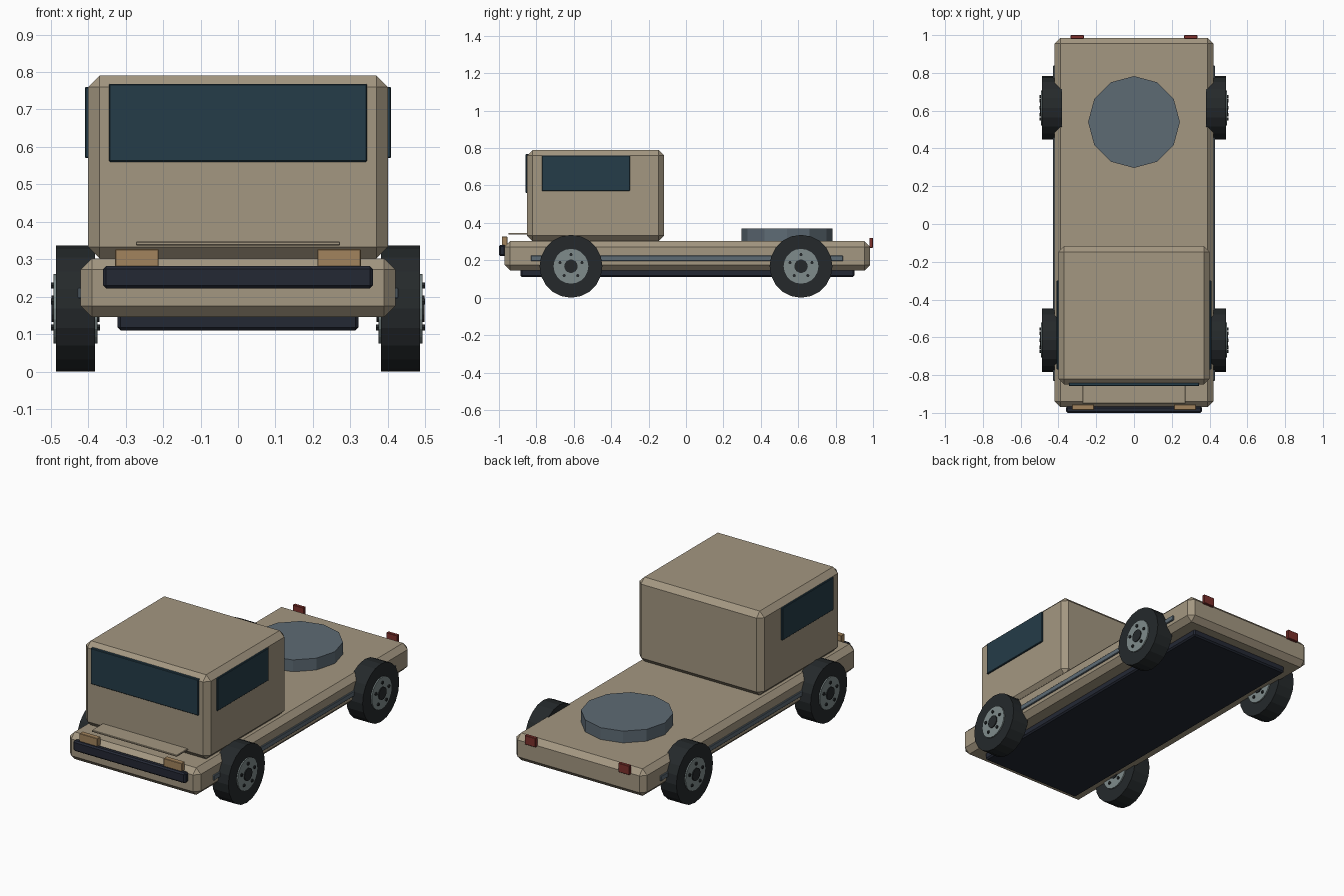
import bpy, bmesh
from math import cos, sin, pi
from mathutils import Matrix, Vector

if "Cube" in bpy.data.objects:
    bpy.data.objects.remove(bpy.data.objects["Cube"])


def material(name, rgb):
    m = bpy.data.materials.new(name)
    m.diffuse_color = (*rgb, 1)
    m.use_nodes = True
    m.node_tree.nodes["Principled BSDF"].inputs["Base Color"].default_value = m.diffuse_color
    return m


TAN = material("tan_paint", (0.37, 0.31, 0.22))
GLASS = material("dark_glass", (0.018, 0.045, 0.065))
STEEL = material("blue_steel", (0.11, 0.145, 0.175))
RUBBER = material("rubber", (0.018, 0.022, 0.024))
HUB = material("hub_grey", (0.21, 0.26, 0.26))
DARK = material("dark_trim", (0.017, 0.021, 0.034))
AMBER = material("amber", (0.36, 0.23, 0.11))
RED = material("red", (0.2, 0.03, 0.025))


def finish(name, bm, mat):
    me = bpy.data.meshes.new(name)
    bmesh.ops.recalc_face_normals(bm, faces=bm.faces)
    bm.to_mesh(me)
    bm.free()
    me.materials.append(mat)
    ob = bpy.data.objects.new(name, me)
    bpy.context.collection.objects.link(ob)
    return ob


def box(name, x, y, z, mat, bevel=0.0):
    """Box from (min, max) ranges with single-segment chamfers."""
    bm = bmesh.new()
    bmesh.ops.create_cube(bm, size=1)
    for v in bm.verts:
        v.co = Vector([(r[0] + r[1]) / 2 + c * (r[1] - r[0]) for c, r in zip(v.co, (x, y, z))])
    if bevel:
        bmesh.ops.bevel(bm, geom=bm.edges[:], offset=bevel, segments=1,
                        affect='EDGES', clamp_overlap=True)
    return finish(name, bm, mat)


def disc(name, centre, radius, depth, sides, mat, axis='Z'):
    bm = bmesh.new()
    rot = Matrix.Rotation(pi / 2, 4, 'Y') if axis == 'X' else Matrix()
    bmesh.ops.create_cone(bm, cap_ends=True, segments=sides, radius1=radius,
                          radius2=radius, depth=depth,
                          matrix=Matrix.Translation(centre) @ rot)
    return finish(name, bm, mat)


# Chassis and cab
box("chassis", (-0.42, 0.42), (-0.97, 0.985), (0.145, 0.302), TAN, 0.03)
box("underbody", (-0.322, 0.322), (-0.885, 0.9), (0.11, 0.17), DARK, 0.008)
box("cab", (-0.4, 0.4), (-0.85, -0.117), (0.302, 0.79), TAN, 0.03)
box("hood_plate", (-0.273, 0.273), (-0.95, -0.83), (0.337, 0.347), TAN, 0.002)

# Glass
box("windshield", (-0.345, 0.345), (-0.858, -0.835), (0.56, 0.768), GLASS, 0.003)

# Front bumper
box("front_bumper", (-0.36, 0.36), (-1.0, -0.965), (0.222, 0.282), DARK, 0.008)

# Rear round hatch
disc("deck_hatch", (0, 0.54, 0.333), 0.243, 0.075, 12, STEEL)

# Mirrored side parts
for s, side in ((-1, "left"), (1, "right")):
    def span(a, b):
        return tuple(sorted((s * a, s * b)))
    box(side + "_window", span(0.385, 0.409), (-0.77, -0.3), (0.57, 0.76), GLASS, 0.003)
    box(side + "_side_rail", span(0.40, 0.428), (-0.83, 0.84), (0.195, 0.225), STEEL, 0.003)
    box(side + "_headlight", span(0.212, 0.328), (-0.985, -0.955), (0.27, 0.327), AMBER, 0.002)
    box(side + "_tail_light", span(0.265, 0.335), (0.98, 1.0), (0.267, 0.32), RED, 0.002)

    # Wheels
    for y, end in ((-0.615, "front"), (0.615, "rear")):
        c = Vector((s * 0.434, y, 0.168))
        tag = f"{end}_{side}_"
        disc(tag + "tire", c, 0.168, 0.104, 20, RUBBER, 'X')
        disc(tag + "hub", c, 0.093, 0.118, 20, HUB, 'X')
        disc(tag + "hub_cap", c, 0.036, 0.128, 14, RUBBER, 'X')
        for i in range(5):
            a = 2 * pi * i / 5 + pi / 2
            disc(f"{tag}bolt_{i}", c + Vector((0, 0.062 * cos(a), 0.062 * sin(a))),
                 0.009, 0.132, 6, RUBBER, 'X')
